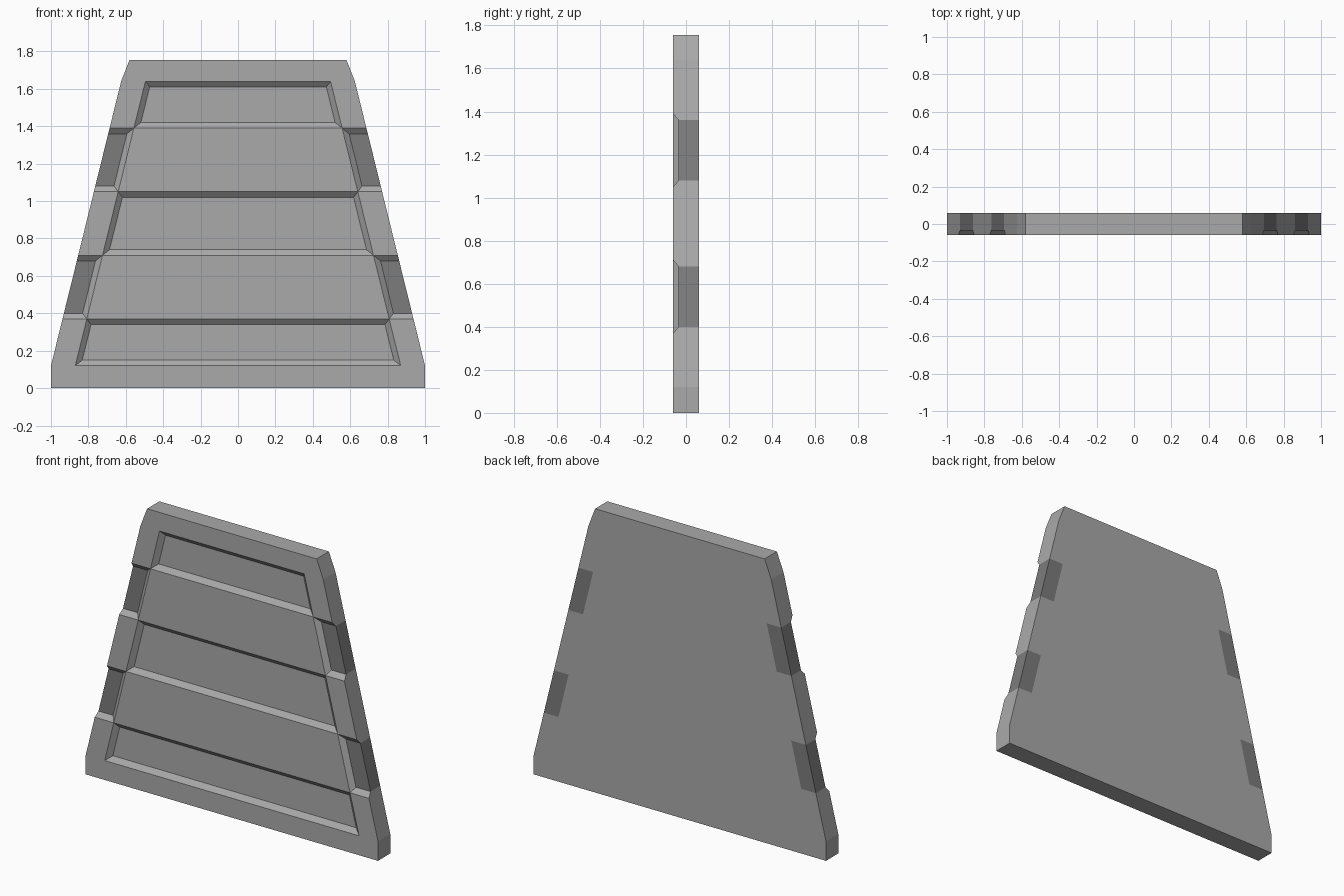
import bpy, bmesh

if "Cube" in bpy.data.objects:
    bpy.data.objects.remove(bpy.data.objects["Cube"])

FRONT, BACK, SUNK = -0.06, 0.06, -0.034   # y of front face, back face, recess floor
D = 0.03                                  # bevel width around recesses and notches
LEVELS = [0.12, 0.37, 0.71, 1.05, 1.39, 1.64]

bm = bmesh.new()


def edge(z):            # sloping outer side of the panel
    return 1.0 - 0.2467 * (z - 0.12)


def inner(z):           # inner line of the side frame
    return edge(z) - 0.13


def pad(z):             # inner limit of a dark side pad
    return edge(z) - 0.10


def face(*pts, dark=False):
    """Add a face and its mirror image across x = 0."""
    for s in (1, -1):
        f = bm.faces.new([bm.verts.new((s * x, y, z)) for x, y, z in pts])
        f.material_index = int(dark)


def side_and_back(p, q):
    """Full-thickness stretch of side wall plus the matching back strip."""
    face((p[0], FRONT, p[1]), (q[0], FRONT, q[1]), (q[0], BACK, q[1]), (p[0], BACK, p[1]))
    face((0, BACK, p[1]), (p[0], BACK, p[1]), (q[0], BACK, q[1]), (0, BACK, q[1]))


def recess_row(a, b):
    """Solid side frame around a sunken centre with bevelled rim."""
    la, lb = a + D, b - D
    xa, xb = inner(la) - D, inner(lb) - D
    side_and_back((edge(a), a), (edge(b), b))
    face((inner(a), FRONT, a), (edge(a), FRONT, a), (edge(b), FRONT, b), (inner(b), FRONT, b))
    face((0, SUNK, la), (xa, SUNK, la), (xb, SUNK, lb), (0, SUNK, lb))
    face((0, FRONT, a), (inner(a), FRONT, a), (xa, SUNK, la), (0, SUNK, la))
    face((0, FRONT, b), (inner(b), FRONT, b), (xb, SUNK, lb), (0, SUNK, lb))
    face((inner(a), FRONT, a), (inner(b), FRONT, b), (xb, SUNK, lb), (xa, SUNK, la))


def notch_row(a, b):
    """Raised bar with a bevelled side notch holding a dark pad."""
    la, lb = a + D, b - D
    face((0, FRONT, a), (inner(a), FRONT, a), (inner(b), FRONT, b), (0, FRONT, b))
    # bevels of the notch, side wall and back above and below the pad
    face((inner(a), FRONT, a), (inner(b), FRONT, b), (pad(lb), SUNK, lb), (pad(la), SUNK, la))
    for z, l in ((a, la), (b, lb)):
        face((inner(z), FRONT, z), (edge(z), FRONT, z), (edge(l), SUNK, l), (pad(l), SUNK, l))
        face((edge(z), FRONT, z), (edge(l), SUNK, l), (edge(l), BACK, l), (edge(z), BACK, z))
        face((0, BACK, z), (edge(z), BACK, z), (edge(l), BACK, l), (pad(l), BACK, l), (0, BACK, l))
    face((0, BACK, la), (pad(la), BACK, la), (pad(lb), BACK, lb), (0, BACK, lb))
    # dark pad: front, outer side, back
    for y in (SUNK, BACK):
        face((pad(la), y, la), (edge(la), y, la), (edge(lb), y, lb), (pad(lb), y, lb), dark=True)
    face((edge(la), SUNK, la), (edge(lb), SUNK, lb), (edge(lb), BACK, lb), (edge(la), BACK, la), dark=True)


# Alternating rows of recesses and notched bars
for i, (a, b) in enumerate(zip(LEVELS, LEVELS[1:])):
    (notch_row if i % 2 else recess_row)(a, b)

# Plain bottom and top borders with their end faces
for x, z, l in ((1.0, 0.0, LEVELS[0]), (0.58, 1.755, LEVELS[-1])):
    side_and_back((x, z), (edge(l), l))
    face((0, FRONT, z), (x, FRONT, z), (edge(l), FRONT, l), (inner(l), FRONT, l), (0, FRONT, l))
    face((0, FRONT, z), (x, FRONT, z), (x, BACK, z), (0, BACK, z))

bmesh.ops.remove_doubles(bm, verts=bm.verts, dist=0.0005)
# Merge the two halves where they meet flat on the centre line
seam = [e for e in bm.edges if all(abs(v.co.x) > 1e-4 for v in e.verts) is False
        and all(abs(v.co.x) < 1e-4 for v in e.verts)]
bmesh.ops.dissolve_edges(bm, edges=seam, use_verts=True)
bmesh.ops.recalc_face_normals(bm, faces=bm.faces)

mesh = bpy.data.meshes.new("wall_panel")
bm.to_mesh(mesh)
bm.free()
for name, v in (("panel_grey", 0.4), ("pad_dark_grey", 0.2)):
    mat = bpy.data.materials.new(name)
    mat.diffuse_color = (v, v, v, 1)
    mat.use_nodes = True
    mat.node_tree.nodes["Principled BSDF"].inputs["Base Color"].default_value = mat.diffuse_color
    mesh.materials.append(mat)
bpy.context.collection.objects.link(bpy.data.objects.new("wall_panel", mesh))
